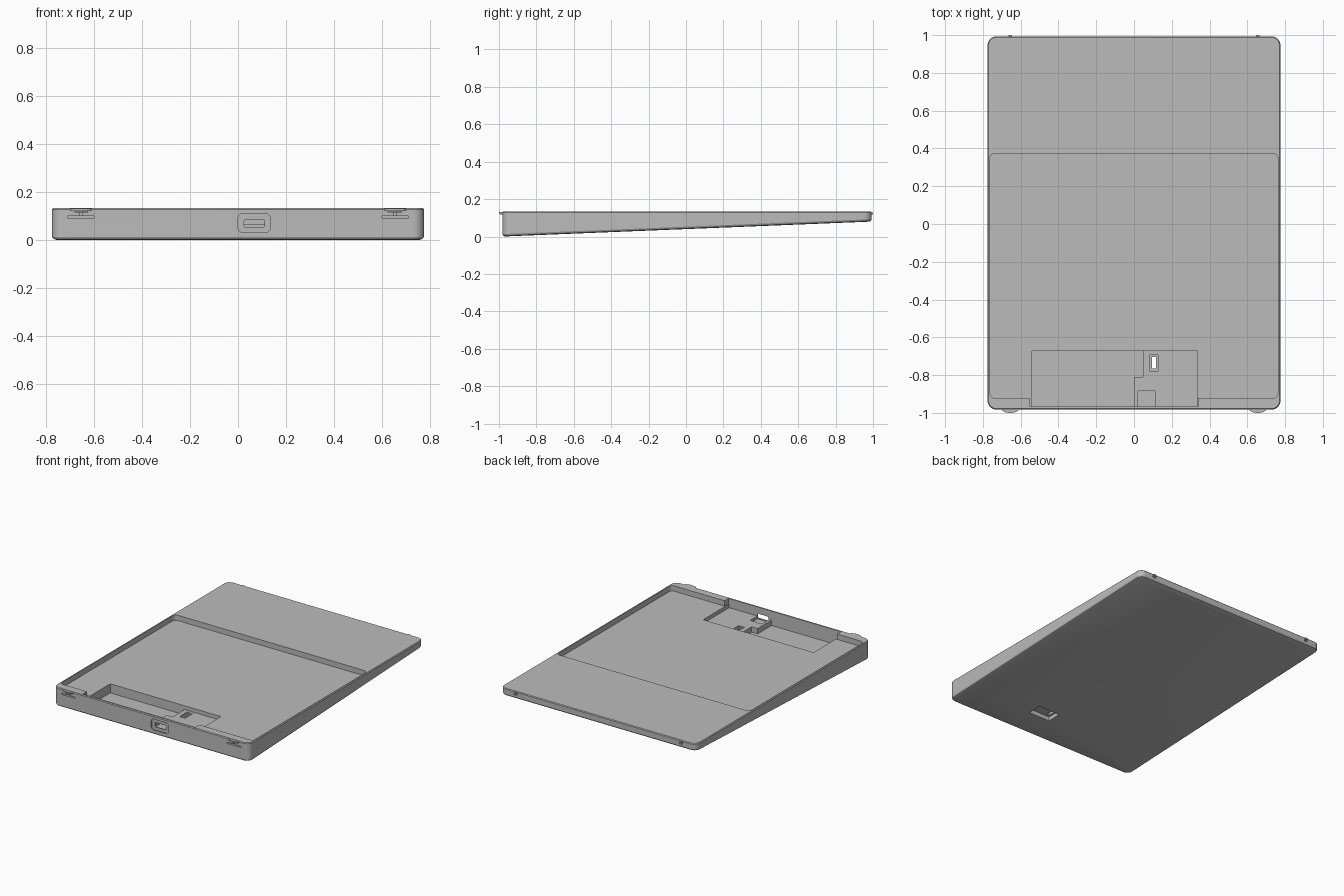
import bpy, bmesh, math

cube = bpy.data.objects.get("Cube")
if cube:
    bpy.data.objects.remove(cube, do_unlink=True)

grey = bpy.data.materials.new("plain_grey")
grey.use_nodes = True
grey.diffuse_color = (0.5, 0.5, 0.5, 1)
grey.node_tree.nodes["Principled BSDF"].inputs["Base Color"].default_value = (0.5, 0.5, 0.5, 1)


def outline(a0, a1, b0, b1, r, steps=6):
    """Rounded rectangle as a list of 2D points."""
    if r <= 0:
        return [(a1, b1), (a0, b1), (a0, b0), (a1, b0)]
    centres = [(a1 - r, b1 - r), (a0 + r, b1 - r), (a0 + r, b0 + r), (a1 - r, b0 + r)]
    pts = []
    for q, (ca, cb) in enumerate(centres):
        for s in range(steps + 1):
            t = math.pi / 2 * (q + s / steps)
            pts.append((ca + r * math.cos(t), cb + r * math.sin(t)))
    return pts


def loft(name, rings):
    """Closed solid through a stack of matching rings."""
    bm = bmesh.new()
    loops = [[bm.verts.new(p) for p in ring] for ring in rings]
    n = len(loops[0])
    for low, high in zip(loops, loops[1:]):
        for i in range(n):
            j = (i + 1) % n
            bm.faces.new((low[i], low[j], high[j], high[i]))
    bm.faces.new(loops[0][::-1])
    bm.faces.new(loops[-1])
    bmesh.ops.recalc_face_normals(bm, faces=bm.faces[:])
    mesh = bpy.data.meshes.new(name)
    bm.to_mesh(mesh)
    bm.free()
    mesh.materials.append(grey)
    ob = bpy.data.objects.new(name, mesh)
    bpy.context.collection.objects.link(ob)
    return ob


def block(name, x, y, z, r=0, upright=False):
    """Box with rounded corners seen from above, or from the front if upright."""
    if upright:
        return loft(name, [[(a, d, b) for a, b in outline(*x, *z, r)] for d in y])
    return loft(name, [[(a, b, d) for a, b in outline(*x, *y, r)] for d in z])


def cut(target, cutter):
    mod = target.modifiers.new("cut", "BOOLEAN")
    mod.operation = "DIFFERENCE"
    mod.solver = "EXACT"
    mod.object = cutter
    bpy.context.view_layer.objects.active = target
    bpy.ops.object.modifier_apply(modifier=mod.name)
    bpy.data.objects.remove(cutter, do_unlink=True)


HALF, FRONT, BACK, TOP = 0.775, -0.982, 0.993, 0.133


def under(y):
    """Height of the sloping underside."""
    return 0.08 * (y - FRONT) / (BACK - FRONT)


def body_ring(inset, height):
    pts = outline(-HALF + inset, HALF - inset, FRONT + inset, BACK - inset, 0.045 - inset, 8)
    return [(x, y, height(y)) for x, y in pts]


# Wedge-shaped tray with softened lower and upper rims
body = loft("tray_body", [
    body_ring(0.014, under),
    body_ring(0.005, lambda y: under(y) + 0.004),
    body_ring(0, lambda y: under(y) + 0.013),
    body_ring(0, lambda y: TOP - 0.005),
    body_ring(0.005, lambda y: TOP),
])

# Shallow main pocket, and its notch reaching the front wall
FLOOR, SHELF, DEEP = 0.095, 0.068, 0.03
cut(body, block("main_pocket", (-0.762, 0.762), (-0.922, 0.373), (FLOOR, 0.2), 0.025))
cut(body, block("front_notch", (-0.55, 0.34), (-0.967, -0.9), (FLOOR, 0.2)))

# Stepped electronics bay: deep side, shelf and plug well
cut(body, block("shelf_bay", (-0.54, 0.335), (-0.967, -0.672), (SHELF, 0.2)))
cut(body, block("deep_bay", (-0.54, 0), (-0.967, -0.672), (DEEP, 0.08)))
cut(body, block("deep_bay_corner", (-0.05, 0.048), (-0.81, -0.672), (DEEP, 0.08)))
cut(body, block("plug_well", (0.02, 0.112), (-0.967, -0.885), (0.048, 0.08)))

# Port opening in the front wall
cut(body, block("port_recess", (0, 0.135), (-1.1, -0.974), (0.032, 0.11), 0.02, True))
cut(body, block("port_slot", (0.026, 0.111), (-1.1, -0.94), (0.054, 0.086), 0.006, True))

# Switch opening through the floor, with a recess underneath
cut(body, block("switch_recess", (0.083, 0.127), (-0.777, -0.693), (0.058, 0.1)))
cut(body, block("switch_hole", (0.095, 0.116), (-0.765, -0.705), (-0.1, 0.1)))
cut(body, block("underside_recess", (0.08, 0.25), (-0.78, -0.68), (-0.1, 0.038)))

for side, cx in (("right", -0.655), ("left", 0.655)):
    # Flexible snap slits at the front and catches at the back
    cut(body, block("snap_slit", (cx - 0.055, cx + 0.055), (-1.1, -0.958), (0.092, 0.1)))
    cut(body, block("snap_stem", (cx - 0.004, cx + 0.004), (-1.1, -0.965), (0.098, 0.12)))
    cut(body, block("catch_slot", (cx - 0.012, cx + 0.012), (0.982, 1.1), (0.105, 0.126)))
    block(side + "_back_catch", (cx - 0.01, cx + 0.01), (0.975, 1.0), (0.118, 0.129))
    # Half-round snap lips
    for label, width, reach, z in (("upper", 0.045, 0.018, (0.124, 0.131)),
                                   ("lower", 0.03, 0.012, (0.114, 0.119))):
        arc = [(cx - width * math.cos(math.pi * i / 12),
                FRONT + 0.002 - (reach + 0.002) * math.sin(math.pi * i / 12)) for i in range(13)]
        loft(f"{side}_{label}_snap_lip", [[(x, y, h) for x, y in arc] for h in z])

# Smooth rounded corners, keep hard edges crisp
bpy.ops.object.select_all(action="DESELECT")
body.select_set(True)
bpy.context.view_layer.objects.active = body
bpy.ops.object.shade_smooth_by_angle(angle=math.radians(25))
